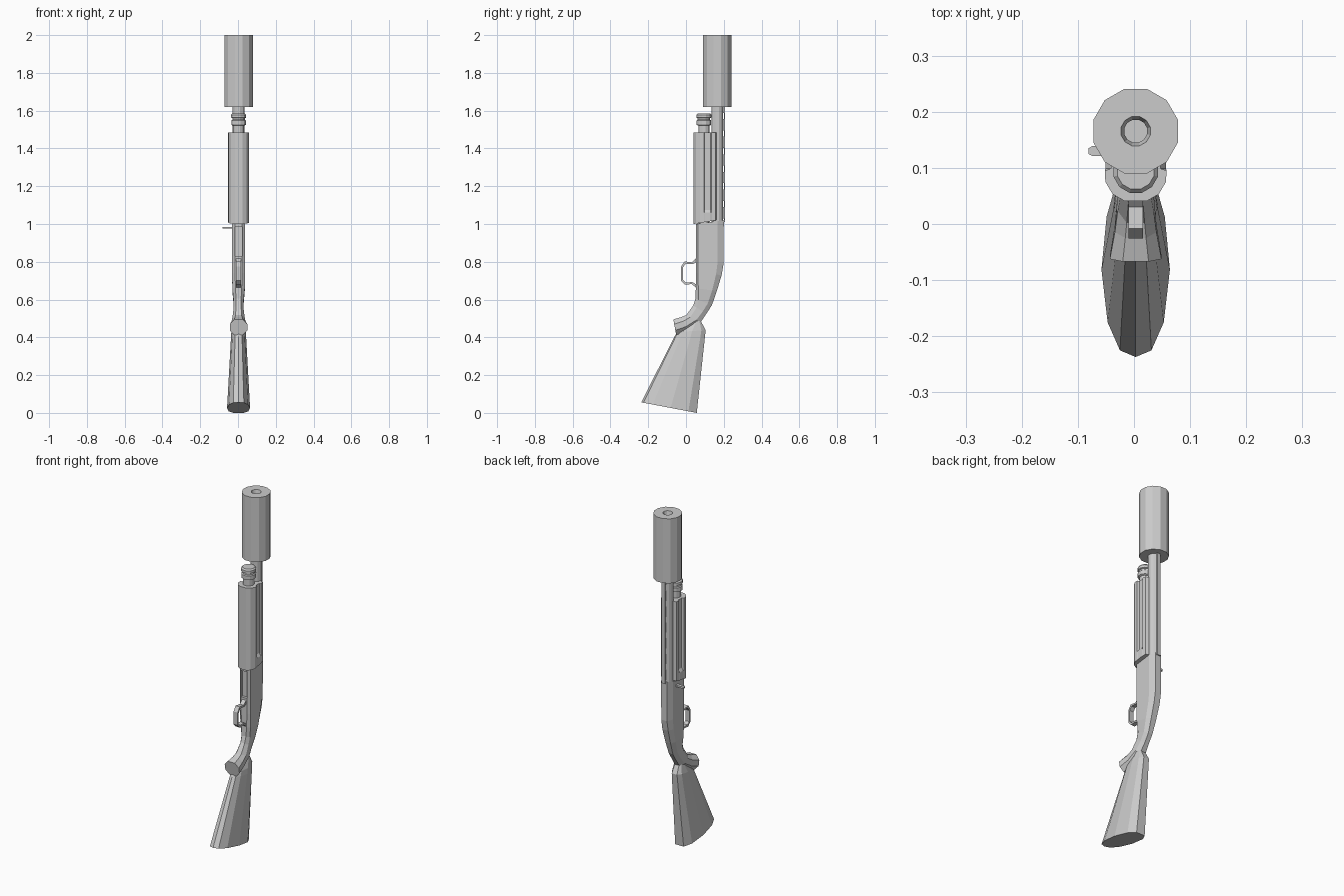
import bpy, bmesh, math

if "Cube" in bpy.data.objects:
    bpy.data.objects.remove(bpy.data.objects["Cube"])

CX = 0.003          # gun axis, the charging handle shifts the bounds
BARREL_Y = 0.1655
TUBE_Y = 0.095


def finish(name, bm):
    bmesh.ops.recalc_face_normals(bm, faces=bm.faces)
    me = bpy.data.meshes.new(name)
    bm.to_mesh(me)
    bm.free()
    ob = bpy.data.objects.new(name, me)
    bpy.context.collection.objects.link(ob)
    return ob


def skin(name, rings, caps=True):
    """Join a list of equal-length point rings into a closed body."""
    bm = bmesh.new()
    vs = [[bm.verts.new(p) for p in r] for r in rings]
    n = len(rings[0])
    for a, b in zip(vs, vs[1:]):
        for i in range(n):
            j = (i + 1) % n
            bm.faces.new((a[i], a[j], b[j], b[i]))
    if caps:
        bm.faces.new(vs[0])
        bm.faces.new(vs[-1])
    return finish(name, bm)


def lathe(name, y, profile, n=12):
    """Upright turned part from (radius, z) pairs, flats facing the axes."""
    ang = [2 * math.pi * (i + 0.5) / n for i in range(n)]
    return skin(name, [[(CX + r * math.cos(t), y + r * math.sin(t), z) for t in ang]
                       for r, z in profile])


def mirror(half):
    """Half outline (u, v) with u >= 0 to a full loop."""
    return half + [(-u, v) for u, v in reversed(half) if u > 1e-6]


def loft(name, stations):
    """Stations: front (y, z), rear (y, z), half width, half outline."""
    rings = []
    for (fy, fz), (by, bz), hw, half in stations:
        rings.append([(CX + u * hw, fy + (by - fy) * v, fz + (bz - fz) * v)
                      for u, v in mirror(half)])
    return skin(name, rings)


def box(name, x, y, z):
    bm = bmesh.new()
    bmesh.ops.create_cube(bm, size=1)
    for v in bm.verts:
        v.co = [r[0] if c < 0 else r[1] for c, r in zip(v.co, (x, y, z))]
    return finish(name, bm)


def chamfered(a, b, u=0.5):
    return [(u, 0), (1, a), (1, 1 - b), (u, 1)]


# Suppressor with bored muzzle, barrel
lathe("suppressor", BARREL_Y, [(0.03, 1.62), (0.078, 1.62), (0.078, 2.0),
                               (0.027, 2.0), (0.021, 1.975), (0.021, 1.9)])
lathe("barrel", BARREL_Y, [(0.032, 0.98), (0.032, 1.63)])

# Sighting rib on posts
box("rib", (CX - 0.011, CX + 0.011), (0.2, 0.206), (1.01, 1.62))
for i in range(7):
    z = 1.03 + i * 0.093
    box("rib_post", (CX - 0.009, CX + 0.009), (0.192, 0.203), (z, z + 0.06))

# Magazine tube and its ribbed cap
lathe("magazine_tube", TUBE_Y, [(0.031, 1.0), (0.031, 1.53)])
lathe("magazine_cap", TUBE_Y, [
    (0.03, 1.52), (0.04, 1.525), (0.04, 1.548), (0.034, 1.552), (0.034, 1.56),
    (0.041, 1.563), (0.041, 1.578), (0.034, 1.586)])


# Sliding forend with side grooves that run out at the top
def forend_ring(z, groove, slant=0.0):
    w = 0.054 - groove
    half = [(0.02, 0.041), (0.041, 0.053), (0.054, 0.075), (0.055, 0.095),
            (w, 0.099), (w, 0.131), (0.052, 0.135), (0.05, 0.155), (0.034, 0.162)]
    return [(CX + x, y, z + slant * (y - 0.041) / 0.12) for x, y in mirror(half)]


skin("forend", [forend_ring(1.0, 0, 0.02), forend_ring(1.06, 0),
                forend_ring(1.075, 0.01), forend_ring(1.485, 0.01)])

# Receiver curving through the wrist into the pistol grip
rc = chamfered(0.08, 0.22, 0.55)
receiver = loft("receiver_and_grip", [
    ((0.052, 1.0), (0.2, 1.02), 0.034, rc),
    ((0.052, 0.8), (0.199, 0.79), 0.034, rc),
    ((0.052, 0.74), (0.189, 0.73), 0.034, rc),
    ((0.052, 0.66), (0.163, 0.645), 0.033, chamfered(0.12, 0.22)),
    ((0.05, 0.605), (0.137, 0.57), 0.027, chamfered(0.2, 0.25)),
    ((0.038, 0.568), (0.108, 0.525), 0.026, chamfered(0.25, 0.28)),
    ((0.002, 0.518), (0.078, 0.48), 0.032, chamfered(0.28, 0.3)),
    ((-0.025, 0.507), (0.01, 0.435), 0.037, chamfered(0.3, 0.3)),
    ((-0.067, 0.495), (-0.052, 0.412), 0.046, chamfered(0.3, 0.3))])

# Loading port recess in the underside
cutter = box("port_cutter", (CX - 0.02, CX + 0.02), (0.03, 0.068), (0.83, 0.985))
cutter.hide_render = True
cutter.hide_set(True)
mod = receiver.modifiers.new("port", 'BOOLEAN')
mod.operation = 'DIFFERENCE'
mod.object = cutter

# Shoulder stock
butt = [(0, 0), (0.46, 0.04), (0.82, 0.21), (1, 0.53), (0.85, 0.85), (0.45, 1)]
loft("stock", [
    ((0.03, 0.485), (0.078, 0.487), 0.028, butt),
    ((-0.048, 0.428), (0.104, 0.438), 0.038, butt),
    ((-0.06, 0.405), (0.1, 0.4), 0.04, butt),
    ((-0.237, 0.056), (0.057, 0.0), 0.061, butt)])

# Trigger guard: flat strip bent into a loop
strip = [(1, 0), (1, 1)]
guard = [((0.055, 0.82), (0.055, 0.798)), ((0.03, 0.797), (0.035, 0.787)),
         ((-0.008, 0.802), (-0.001, 0.79)), ((-0.026, 0.775), (-0.016, 0.77)),
         ((-0.026, 0.7), (-0.016, 0.704)), ((-0.006, 0.679), (-0.001, 0.691)),
         ((0.03, 0.682), (0.035, 0.692)), ((0.055, 0.662), (0.055, 0.68))]
loft("trigger_guard", [(o, i, 0.013, strip) for o, i in guard])

# Charging handle on the left side
skin("charging_handle", [
    [(x, y, z) for x, y in ((-0.02, 0.121), (-0.074, 0.121), (-0.081, 0.125),
                            (-0.081, 0.135), (-0.074, 0.139), (-0.02, 0.139))]
    for z in (0.975, 0.985)])
